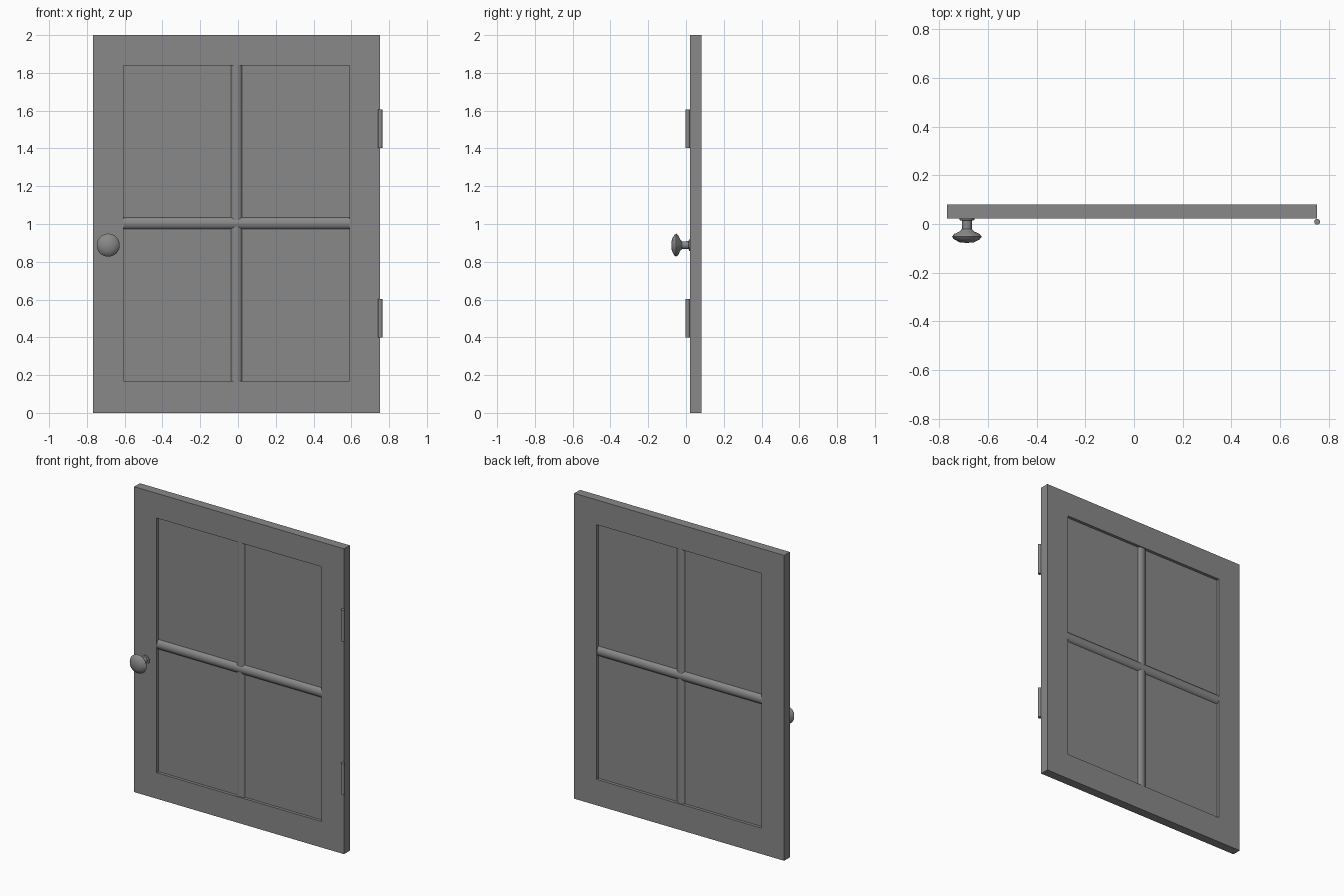
import bpy, bmesh, math
from mathutils import Vector

cube = bpy.data.objects.get("Cube")
if cube:
    bpy.data.objects.remove(cube, do_unlink=True)

# One painted grey for every part
grey = bpy.data.materials.new("grey_paint")
grey.use_nodes = True
COLOUR = (0.25, 0.25, 0.25, 1)
grey.diffuse_color = COLOUR
grey.node_tree.nodes["Principled BSDF"].inputs["Base Color"].default_value = COLOUR

# Door layout
LEFT, RIGHT, TOP = -0.768, 0.753, 2.0
FRONT, BACK = 0.022, 0.081
MID = (FRONT + BACK) / 2
OPEN_L, OPEN_R, OPEN_B, OPEN_T = -0.605, 0.59, 0.17, 1.838
BAR_X, BAR_Z = -0.008, 1.004


def finish(name, bm, smooth=False):
    bmesh.ops.recalc_face_normals(bm, faces=bm.faces)
    mesh = bpy.data.meshes.new(name)
    bm.to_mesh(mesh)
    bm.free()
    obj = bpy.data.objects.new(name, mesh)
    bpy.context.collection.objects.link(obj)
    mesh.materials.append(grey)
    if smooth:
        bpy.ops.object.select_all(action='DESELECT')
        obj.select_set(True)
        bpy.context.view_layer.objects.active = obj
        bpy.ops.object.shade_smooth_by_angle(angle=math.radians(40))
    return obj


def rod(name, centre, length, rx, ry, axis='Z', sides=24):
    """Elliptical rod along Z, or laid along X."""
    bm = bmesh.new()
    bmesh.ops.create_cone(bm, cap_ends=True, segments=sides,
                          radius1=1, radius2=1, depth=length)
    for v in bm.verts:
        x, y, z = v.co.x * rx, v.co.y * ry, v.co.z
        v.co = Vector((z, y, x) if axis == 'X' else (x, y, z)) + Vector(centre)
    return finish(name, bm, True)


# Frame: rectangular ring with an open middle
def rectangle(bm, x0, x1, z0, z1, y):
    return [bm.verts.new((x, y, z)) for x, z in ((x0, z0), (x1, z0), (x1, z1), (x0, z1))]


bm = bmesh.new()
loops = [rectangle(bm, LEFT, RIGHT, 0, TOP, FRONT),
         rectangle(bm, OPEN_L, OPEN_R, OPEN_B, OPEN_T, FRONT),
         rectangle(bm, OPEN_L, OPEN_R, OPEN_B, OPEN_T, BACK),
         rectangle(bm, LEFT, RIGHT, 0, TOP, BACK)]
for k in range(4):
    a, b = loops[k], loops[(k + 1) % 4]
    for i in range(4):
        j = (i + 1) % 4
        bm.faces.new((a[i], a[j], b[j], b[i]))
finish("door_frame", bm)

# Recessed panel
bm = bmesh.new()
bmesh.ops.create_cube(bm, size=1)
for v in bm.verts:
    v.co = ((OPEN_L + OPEN_R) / 2 + v.co.x * (OPEN_R - OPEN_L),
            MID + v.co.y * 0.02,
            (OPEN_B + OPEN_T) / 2 + v.co.z * (OPEN_T - OPEN_B))
finish("door_panel", bm)

# Rounded crossing bars
rod("horizontal_bar", ((OPEN_L + OPEN_R) / 2, MID, BAR_Z), OPEN_R - OPEN_L, 0.034, 0.029, 'X')
rod("vertical_bar", (BAR_X, MID, (OPEN_B + OPEN_T) / 2), OPEN_T - OPEN_B, 0.032, 0.025)

# Hinge barrels
for name, z in (("lower_hinge", 0.5), ("upper_hinge", 1.505)):
    rod(name, (0.753, 0.009, z), 0.204, 0.012, 0.012, sides=16)

# Door knob: (radius, y) profile turned around its axis
profile = [(0, 0.022), (0.031, 0.022), (0.031, 0.016), (0.021, 0.014), (0.02, -0.02),
           (0.03, -0.031), (0.052, -0.041), (0.061, -0.052), (0.053, -0.063),
           (0.03, -0.075), (0, -0.078)]
bm = bmesh.new()
verts = [bm.verts.new((r, y, 0)) for r, y in profile]
edges = [bm.edges.new(pair) for pair in zip(verts, verts[1:])]
bmesh.ops.spin(bm, geom=verts + edges, cent=(0, 0, 0), axis=(0, 1, 0),
               angle=math.tau, steps=32)
bmesh.ops.remove_doubles(bm, verts=bm.verts, dist=0.0001)
knob = finish("door_knob", bm, True)
knob.location = (-0.687, 0, 0.888)
